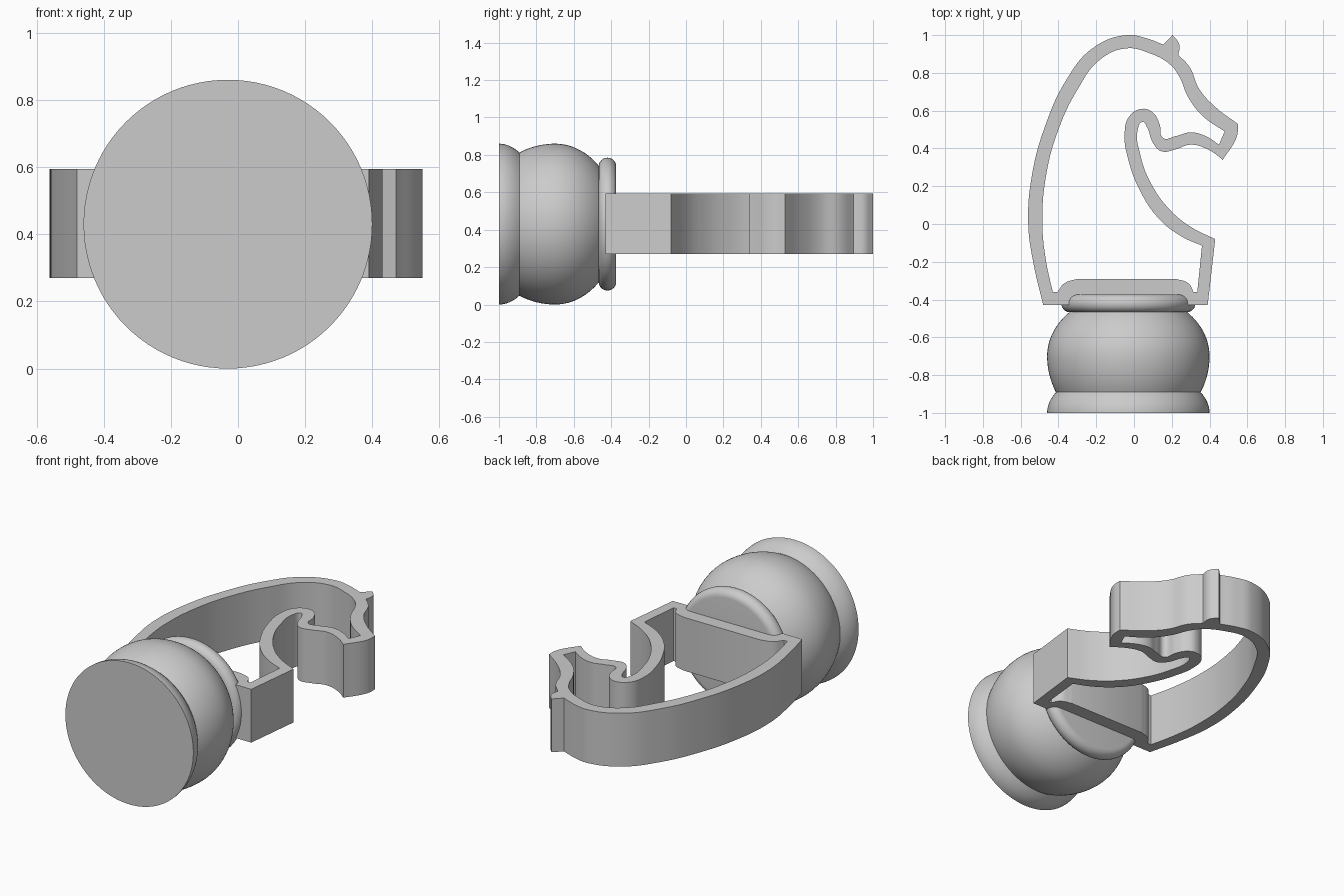
import bpy
import bmesh
from math import radians, sqrt, sin, cos, pi
from mathutils import Vector, Matrix

if "Cube" in bpy.data.objects:
    bpy.data.objects.remove(bpy.data.objects["Cube"], do_unlink=True)

AXIS = Vector((-0.03, 0, 0.43))   # centre line of the turned handle

grey = bpy.data.materials.new("plain grey")
grey.diffuse_color = (0.6, 0.6, 0.6, 1)
grey.use_nodes = True
grey.node_tree.nodes["Principled BSDF"].inputs["Base Color"].default_value = (0.6, 0.6, 0.6, 1)


def smooth(obj):
    bpy.ops.object.select_all(action='DESELECT')
    obj.select_set(True)
    bpy.context.view_layer.objects.active = obj
    bpy.ops.object.shade_smooth_by_angle(angle=radians(30))


def clean_mesh(bm, mesh):
    bmesh.ops.remove_doubles(bm, verts=bm.verts, dist=0.0005)
    bmesh.ops.recalc_face_normals(bm, faces=bm.faces)
    bm.to_mesh(mesh)
    bm.free()


def turned(name, profile):
    """Revolve (radius, y) points around the handle axis."""
    bm = bmesh.new()
    verts = [bm.verts.new((r, y, 0)) for r, y in profile]
    edges = [bm.edges.new(pair) for pair in zip(verts, verts[1:])]
    bmesh.ops.spin(bm, geom=verts + edges, cent=(0, 0, 0), axis=(0, 1, 0),
                   angle=2 * pi, steps=96)
    bmesh.ops.transform(bm, matrix=Matrix.Translation(AXIS), verts=bm.verts)
    mesh = bpy.data.meshes.new(name)
    clean_mesh(bm, mesh)
    mesh.materials.append(grey)
    obj = bpy.data.objects.new(name, mesh)
    bpy.context.collection.objects.link(obj)
    smooth(obj)


def bulge(radius, centre, stretch, start, end, steps):
    """Part of an elliptical outline between two y positions."""
    ys = [start + (end - start) * i / steps for i in range(steps + 1)]
    return [(radius * sqrt(1 - ((y - centre) / stretch) ** 2), y) for y in ys]


def add_outline(curve, points):
    """Closed bezier outline; a third item marks a sharp corner."""
    spline = curve.splines.new('BEZIER')
    spline.bezier_points.add(len(points) - 1)
    spline.use_cyclic_u = True
    for bp, p in zip(spline.bezier_points, points):
        bp.co = (p[0], p[1], 0)
        kind = 'VECTOR' if len(p) > 2 else 'AUTO'
        bp.handle_left_type = bp.handle_right_type = kind


# Turned handle: foot, ball and round-edged collar
turned("foot", [(0, -1)] + bulge(0.43, -1, 0.24, -1, -0.89, 8) + [(0, -0.89)])
turned("ball", [(0, -0.89)] + bulge(0.43, -0.7, 0.42, -0.89, -0.7, 10)
       + bulge(0.43, -0.7, 0.339, -0.7, -0.46, 14)[1:] + [(0, -0.46)])
rim = [(0.31 + 0.045 * cos(a), -0.42 + 0.047 * sin(a))
       for a in [pi * (i / 12 - 0.5) for i in range(13)]]
turned("collar", [(0, -0.467)] + rim + [(0, -0.373)])

# Horse head band: outer outline and inner hole
C = True
outer = [
    (-.48, -.43, C), (-.53, -.22), (-.56, 0), (-.54, .26), (-.47, .52),
    (-.36, .76), (-.22, .93), (-.04, 1), (.06, .985), (.155, .95, C),       # neck
    (.205, 1, C), (.24, .95), (.235, .895, C),                              # ear
    (.295, .83), (.345, .715), (.43, .62), (.55, .53, C),                   # brow
    (.545, .465), (.47, .34, C), (.4, .39), (.3, .42), (.22, .395),         # muzzle
    (.145, .385), (.1, .43), (.07, .51), (.045, .54), (.02, .5),            # throat
    (.035, .36), (.09, .215), (.19, .075), (.3, -.015), (.43, -.08, C),     # chest
    (.39, -.43, C),
]
inner = [
    (-.43, -.36, C), (-.465, -.2), (-.485, 0), (-.465, .26), (-.4, .5),
    (-.3, .71), (-.18, .87), (-.04, .93), (.08, .905), (.19, .845),         # neck
    (.24, .78), (.285, .675), (.36, .575), (.48, .49, C), (.45, .42, C),    # face
    (.38, .465), (.3, .485), (.22, .465), (.155, .455), (.135, .53),        # jaw
    (.1, .59), (.045, .61), (-.025, .57), (-.05, .47), (-.03, .34),
    (.03, .18), (.13, .03), (.25, -.065), (.36, -.115, C),                  # chest
    (.335, -.36, C), (.315, -.36, C), (.29, -.315), (.22, -.29, C),         # raised floor
    (-.3, -.29, C), (-.37, -.315), (-.405, -.36, C),
]
curve = bpy.data.curves.new("band_outline", 'CURVE')
curve.dimensions = '2D'
curve.fill_mode = 'BOTH'
curve.resolution_u = 8
curve.extrude = 0.162
add_outline(curve, outer)
add_outline(curve, inner)
outline = bpy.data.objects.new("band_outline", curve)
bpy.context.collection.objects.link(outline)
bpy.context.view_layer.update()

# Turn the outline into a solid band
evaluated = outline.evaluated_get(bpy.context.evaluated_depsgraph_get())
band_mesh = bpy.data.meshes.new_from_object(evaluated)
bpy.data.objects.remove(outline, do_unlink=True)
bm = bmesh.new()
bm.from_mesh(band_mesh)
bmesh.ops.translate(bm, vec=(0, 0, 0.432), verts=bm.verts)
clean_mesh(bm, band_mesh)
band_mesh.materials.clear()
band_mesh.materials.append(grey)
band = bpy.data.objects.new("horse_head_band", band_mesh)
bpy.context.collection.objects.link(band)
smooth(band)
